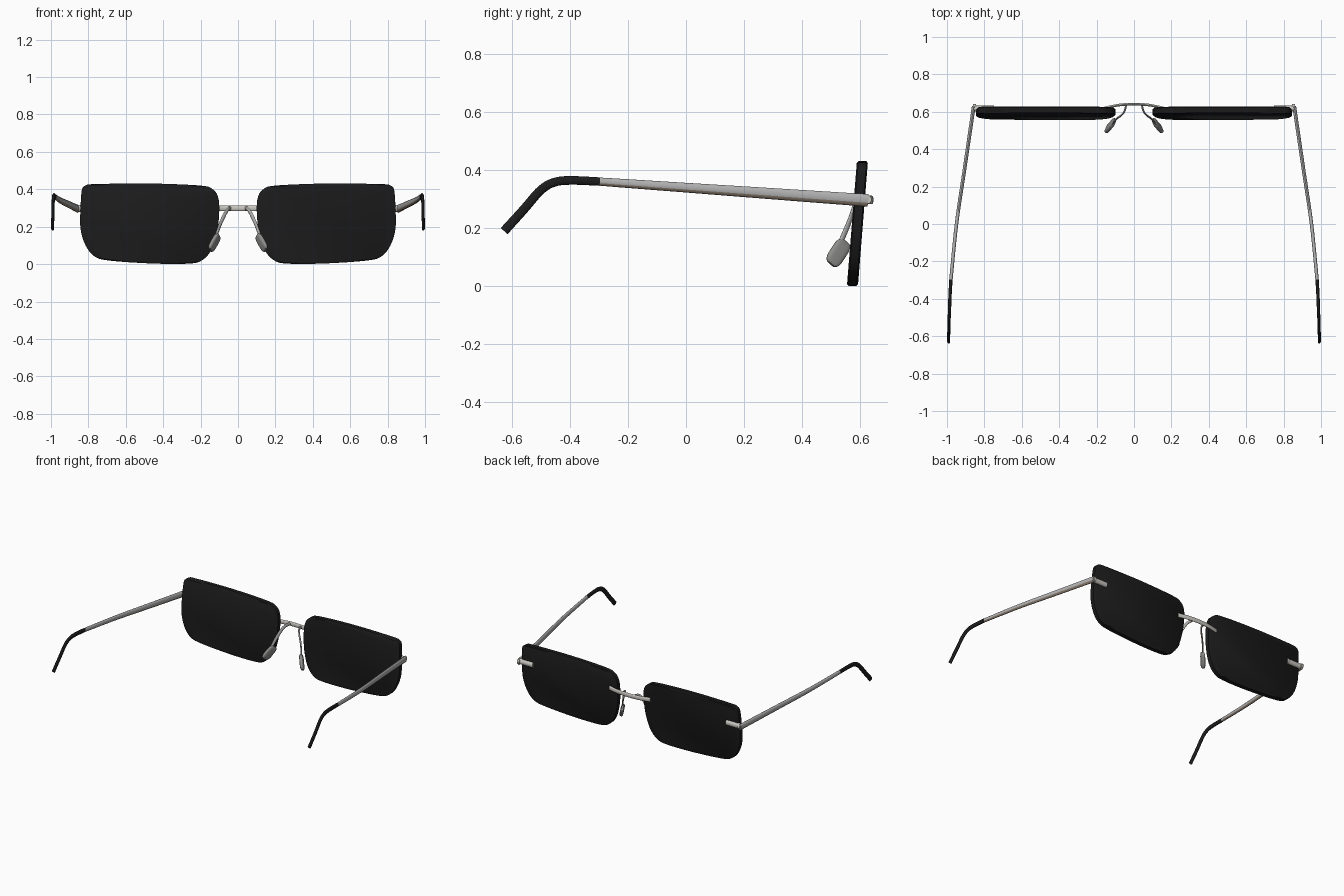
import bpy, bmesh, math
from mathutils import Vector, Matrix

cube = bpy.data.objects.get("Cube")
if cube:
    bpy.data.objects.remove(cube, do_unlink=True)


def material(name, r, g, b):
    m = bpy.data.materials.new(name)
    m.use_nodes = True
    m.diffuse_color = (r, g, b, 1)
    m.node_tree.nodes["Principled BSDF"].inputs["Base Color"].default_value = (r, g, b, 1)
    return m


LENS = material("dark lens", 0.011, 0.011, 0.011)
TIP = material("black rubber", 0.012, 0.012, 0.012)
METAL = material("grey metal", 0.45, 0.45, 0.45)
BROWN = material("brown metal underside", 0.26, 0.21, 0.16)
BRIGHT = material("bright metal", 0.58, 0.56, 0.52)
PAD = material("grey pad", 0.27, 0.27, 0.26)


def finish(bm, name, mat, under=None):
    """Make the object; faces turned downward take the under material."""
    bmesh.ops.recalc_face_normals(bm, faces=bm.faces)
    if under:
        for f in bm.faces:
            f.material_index = int(f.normal.z < -0.2)
    me = bpy.data.meshes.new(name)
    bm.to_mesh(me)
    bm.free()
    me.materials.append(mat)
    if under:
        me.materials.append(under)
    ob = bpy.data.objects.new(name, me)
    bpy.context.collection.objects.link(ob)
    bpy.ops.object.select_all(action="DESELECT")
    bpy.context.view_layer.objects.active = ob
    ob.select_set(True)
    bpy.ops.object.shade_smooth_by_angle(angle=math.radians(40))


def smooth(points, steps, closed=False):
    """Catmull-Rom curve through the points."""
    p = [Vector(q) for q in points]
    n = len(p)
    get = (lambda i: p[i % n]) if closed else (lambda i: p[max(0, min(n - 1, i))])
    out = []
    for i in range(n if closed else n - 1):
        a, b, c, d = (get(i + k) for k in (-1, 0, 1, 2))
        for s in range(steps):
            t = s / steps
            out.append(0.5 * (2 * b + (c - a) * t + (2 * a - 5 * b + 4 * c - d) * t * t
                              + (3 * b - a - 3 * c + d) * t ** 3))
    if not closed:
        out.append(p[-1])
    return out


def skin(bm, rings):
    """Join successive closed rings of vertices and cap both ends."""
    n = len(rings[0])
    for r, q in zip(rings, rings[1:]):
        for k in range(n):
            j = (k + 1) % n
            bm.faces.new((r[k], r[j], q[j], q[k]))
    bm.faces.new(rings[0])
    bm.faces.new(rings[-1])


def sweep(name, mat, path, side, start, end, under=None, sides=16):
    """Elliptical tube; start and end give the (side, other) radii."""
    bm = bmesh.new()
    rings = []
    for i, p in enumerate(path):
        t = i / (len(path) - 1)
        tangent = (path[min(i + 1, len(path) - 1)] - path[max(i - 1, 0)]).normalized()
        v = tangent.cross(Vector(side)).normalized()
        u = v.cross(tangent)
        ru, rv = (start[k] + (end[k] - start[k]) * t for k in (0, 1))
        rings.append([bm.verts.new(p + u * ru * math.cos(a) + v * rv * math.sin(a))
                      for a in (math.tau * k / sides for k in range(sides))])
    skin(bm, rings)
    finish(bm, name, mat, under)


def lens(name, s):
    # Rounded outline in x and z, leaning forward at the top
    outline = smooth([(0.1, 0, 0.29), (0.107, 0, 0.36), (0.135, 0, 0.4), (0.2, 0, 0.42),
                      (0.47, 0, 0.431), (0.76, 0, 0.428), (0.815, 0, 0.42), (0.835, 0, 0.395),
                      (0.842, 0, 0.3), (0.842, 0, 0.19), (0.815, 0, 0.1), (0.765, 0, 0.04),
                      (0.68, 0, 0.018), (0.45, 0, 0.003), (0.26, 0, 0.003), (0.19, 0, 0.022),
                      (0.14, 0, 0.08), (0.11, 0, 0.18)], 5, closed=True)
    centre = Vector((0.47, 0, 0.215))
    bm = bmesh.new()
    rings = []
    for dy, inset in ((-0.019, 0.007), (-0.014, 0), (0.014, 0), (0.019, 0.007)):
        ring = []
        for p in outline:
            q = p - (p - centre).normalized() * inset
            ring.append(bm.verts.new((s * q.x, 0.592 + dy + (q.z - 0.215) * 0.08, q.z)))
        rings.append(ring)
    skin(bm, rings)
    finish(bm, name, LENS)


def pad(name, s):
    # Thin rounded plate, tilted to rest on the nose
    long = Vector((0.45, -0.5, -0.78)).normalized()
    normal = long.cross(Vector((0.3, -0.75, 0.55))).normalized()
    wide = normal.cross(long)
    basis = Matrix((wide, normal, long)).transposed().to_4x4()
    place = Matrix.Translation((0.126, 0.526, 0.115)) @ basis @ Matrix.Diagonal((0.029, 0.012, 0.052, 1))
    bm = bmesh.new()
    bmesh.ops.create_cube(bm, size=2)
    bmesh.ops.bevel(bm, geom=bm.edges[:], offset=0.6, segments=4, profile=0.5, affect="EDGES")
    bmesh.ops.transform(bm, matrix=Matrix.Diagonal((s, 1, 1, 1)) @ place, verts=bm.verts)
    finish(bm, name, PAD)


for s, label in ((1, "left"), (-1, "right")):
    def path(points, steps=6):
        return smooth([(s * x, y, z) for x, y, z in points], steps)

    lens(label + "_lens", s)
    pad(label + "_nose_pad", s)
    # Temple arm and its rubber end
    sweep(label + "_temple", METAL,
          path([(0.857, 0.628, 0.296), (0.905, 0.3, 0.319), (0.949, 0, 0.34), (0.979, -0.3, 0.361)]),
          (1, 0, 0), (0.01, 0.022), (0.009, 0.014), BROWN)
    sweep(label + "_temple_tip", TIP,
          path([(0.979, -0.298, 0.361), (0.984, -0.39, 0.365), (0.986, -0.45, 0.36), (0.988, -0.5, 0.333),
                (0.99, -0.56, 0.265), (0.991, -0.628, 0.19)]),
          (1, 0, 0), (0.009, 0.0145), (0.008, 0.016))
    # Clip across the lens face, and the small knob at the hinge
    sweep(label + "_hinge_clip", BRIGHT,
          path([(0.748, 0.617, 0.298), (0.8, 0.617, 0.298), (0.862, 0.617, 0.298)]),
          (0, 1, 0), (0.016, 0.019), (0.016, 0.019))
    sweep(label + "_hinge_knob", BRIGHT,
          path([(0.846, 0.627, 0.299), (0.862, 0.627, 0.299)]),
          (0, 1, 0), (0.014, 0.015), (0.014, 0.015))
    # Flat strap holding the nose pad
    sweep(label + "_pad_strap", METAL,
          path([(0.042, 0.637, 0.298), (0.05, 0.605, 0.296), (0.066, 0.583, 0.275),
                (0.092, 0.563, 0.22), (0.112, 0.54, 0.165), (0.124, 0.522, 0.12)]),
          (0, 0, 1), (0.011, 0.005), (0.01, 0.005), BROWN)

# Bridge arching over the nose
sweep("bridge", BRIGHT,
      smooth([(-0.157, 0.62, 0.298), (-0.08, 0.636, 0.298), (0, 0.641, 0.298),
              (0.08, 0.636, 0.298), (0.157, 0.62, 0.298)], 6),
      (0, 1, 0), (0.007, 0.015), (0.007, 0.015))
